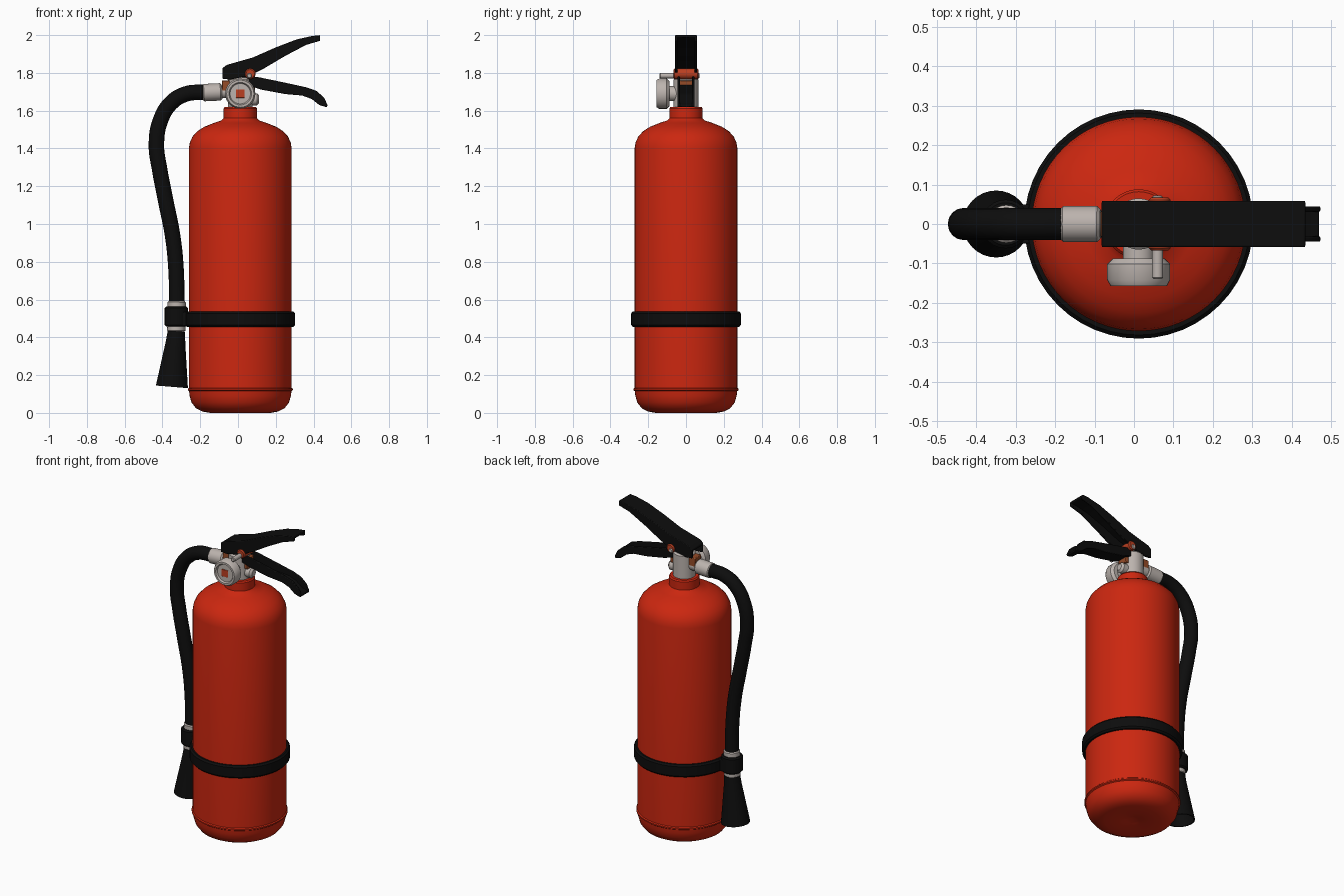
import bpy, bmesh, math
from mathutils import Vector

if "Cube" in bpy.data.objects:
    bpy.data.objects.remove(bpy.data.objects["Cube"])


def material(name, r, g, b):
    m = bpy.data.materials.new(name)
    m.diffuse_color = (r, g, b, 1)
    m.use_nodes = True
    m.node_tree.nodes["Principled BSDF"].inputs["Base Color"].default_value = m.diffuse_color
    return m


RED = material("tank red", 0.60, 0.02, 0.005)
BLACK = material("rubber black", 0.004, 0.004, 0.004)
GREY = material("light metal", 0.50, 0.45, 0.42)
ORANGE = material("screw red", 0.50, 0.05, 0.015)
BROWN = material("brass brown", 0.30, 0.07, 0.02)
CX = 0.012  # tank axis


def finish(name, bm, mat, angle=35):
    bmesh.ops.recalc_face_normals(bm, faces=bm.faces)
    me = bpy.data.meshes.new(name)
    bm.to_mesh(me)
    bm.free()
    me.materials.append(mat)
    me.shade_smooth()
    me.set_sharp_from_angle(angle=math.radians(angle))
    ob = bpy.data.objects.new(name, me)
    bpy.context.collection.objects.link(ob)
    return ob


def lathe(name, profile, origin, direction, mat, seg=32, closed=False):
    """Revolve (radius, height) points around an axis."""
    bm = bmesh.new()
    q = Vector(direction).to_track_quat('Z', 'Y')
    rings = []
    for r, h in profile:
        n = 1 if r == 0 else seg
        rings.append([bm.verts.new(Vector(origin) + q @ Vector(
            (r * math.cos(2 * math.pi * i / seg), r * math.sin(2 * math.pi * i / seg), h)))
            for i in range(n)])
    pairs = list(zip(rings, rings[1:]))
    if closed:
        pairs.append((rings[-1], rings[0]))
    for a, b in pairs:
        for i in range(seg):
            j = (i + 1) % seg
            loop = [a[i % len(a)], a[j % len(a)], b[j % len(b)], b[i % len(b)]]
            bm.faces.new(list(dict.fromkeys(loop)))
    return finish(name, bm, mat)


def rod(name, r, start, end, mat, bevel=0.006, seg=24):
    d = Vector(end) - Vector(start)
    L = d.length
    return lathe(name, [(0, 0), (r - bevel, 0), (r, bevel), (r, L - bevel),
                        (r - bevel, L), (0, L)], start, d, mat, seg)


def plate(name, pts, y0, y1, mat, bevel=0.004):
    """Extrude an (x, z) outline along y."""
    bm = bmesh.new()
    a = [bm.verts.new((x, y0, z)) for x, z in pts]
    b = [bm.verts.new((x, y1, z)) for x, z in pts]
    bm.faces.new(a)
    bm.faces.new(b)
    for i in range(len(pts)):
        j = (i + 1) % len(pts)
        bm.faces.new((a[i], a[j], b[j], b[i]))
    ob = finish(name, bm, mat, 40)
    mod = ob.modifiers.new("soft edges", 'BEVEL')
    mod.width, mod.segments, mod.limit_method = bevel, 2, 'ANGLE'
    return ob


def lever(name, web, edge, half, mat):
    """Channel section: a web along one long edge and two cheeks."""
    inner = [(x, z + (0.014 if web[1][1] < edge[1][1] else -0.014)) for x, z in web]
    plate(name + "_web", web + inner[::-1], -half, half, mat)
    for side, s in (("front", -1), ("back", 1)):
        y0, y1 = sorted((s * half, s * (half - 0.014)))
        plate(f"{name}_{side}_cheek", web + edge[::-1], y0, y1, mat)


# Tank with dished base, seam bead, rounded shoulder and neck
lathe("tank", [(0, 0.02), (0.04, 0.006), (0.16, 0), (0.20, 0.007), (0.235, 0.025), (0.258, 0.055),
               (0.268, 0.09), (0.271, 0.115), (0.278, 0.12), (0.278, 0.128), (0.272, 0.133),
               (0.272, 1.40), (0.267, 1.432), (0.252, 1.464), (0.226, 1.492), (0.19, 1.515),
               (0.14, 1.535), (0.10, 1.548), (0.088, 1.56), (0.088, 1.612), (0.082, 1.62), (0, 1.62)],
      (CX, 0, 0), (0, 0, 1), RED, 64)

# Strap around the tank
lathe("strap", [(0.268, 0.456), (0.282, 0.456), (0.291, 0.466), (0.291, 0.526), (0.282, 0.536),
                (0.268, 0.536)], (CX, 0, 0), (0, 0, 1), BLACK, 48, closed=True)
plate("strap_link", [(-0.30, 0.46), (-0.25, 0.46), (-0.25, 0.535), (-0.30, 0.535)], -0.05, 0.05, BLACK)

# Valve body, side stub and hose outlet
rod("valve_body", 0.065, (CX, 0, 1.61), (CX, 0, 1.775), GREY, 0.01, 32)
rod("valve_stub", 0.032, (CX, 0, 1.66), (0.112, 0, 1.66), GREY, 0.012)
plate("valve_block", [(-0.085, 1.69), (0.09, 1.69), (0.09, 1.76), (-0.085, 1.76)], -0.033, 0.033, BROWN)
rod("hose_fitting", 0.046, (-0.188, 0, 1.695), (-0.085, 0, 1.70), GREY, 0.008)
rod("outlet", 0.034, (-0.09, 0, 1.70), (0, 0, 1.70), GREY)

# Pressure gauge facing the front
rod("gauge_stem", 0.04, (CX, 0, 1.69), (CX, -0.10, 1.69), GREY)
lathe("gauge", [(0, 0), (0.065, 0), (0.08, 0.015), (0.08, 0.055), (0.072, 0.07), (0.06, 0.07),
                (0.054, 0.06), (0, 0.06)], (CX, -0.087, 1.69), (0, -1, 0), GREY, 32)
plate("gauge_mark", [(CX - 0.022, 1.668), (CX + 0.022, 1.668), (CX + 0.022, 1.712),
                     (CX - 0.022, 1.712)], -0.151, -0.146, ORANGE, 0.001)

# Levers
lever("top_lever",
      [(-0.082, 1.825), (-0.06, 1.842), (0.08, 1.882), (0.20, 1.935), (0.31, 1.977), (0.39, 1.995), (0.435, 2.0)],
      [(-0.082, 1.768), (-0.04, 1.765), (0.06, 1.785), (0.14, 1.825), (0.25, 1.89), (0.36, 1.948), (0.435, 1.97)],
      0.059, BLACK)
lever("bottom_lever",
      [(0.02, 1.745), (0.12, 1.712), (0.25, 1.688), (0.34, 1.68), (0.39, 1.662), (0.43, 1.63), (0.47, 1.618)],
      [(0.02, 1.79), (0.12, 1.775), (0.25, 1.748), (0.36, 1.724), (0.415, 1.705), (0.455, 1.67), (0.474, 1.63)],
      0.045, BLACK)

# Pivot screws and locking pin
rod("pivot_screw", 0.028, (0.065, -0.067, 1.795), (0.065, 0.067, 1.795), ORANGE)
rod("locking_pin", 0.014, (0.06, -0.14, 1.785), (0.06, 0.072, 1.785), GREY, 0.004, 16)

# Hose
cu = bpy.data.curves.new("hose", 'CURVE')
cu.dimensions = '3D'
cu.bevel_depth, cu.bevel_resolution, cu.resolution_u, cu.use_fill_caps = 0.041, 6, 10, True
path = [(-0.18, 1.697), (-0.27, 1.69), (-0.35, 1.645), (-0.41, 1.55), (-0.432, 1.42), (-0.415, 1.29),
        (-0.382, 1.12), (-0.345, 0.93), (-0.328, 0.76), (-0.324, 0.57)]
sp = cu.splines.new('BEZIER')
sp.bezier_points.add(len(path) - 1)
for p, (x, z) in zip(sp.bezier_points, path):
    p.co = (x, 0, z)
    p.handle_left_type = p.handle_right_type = 'AUTO'
hose = bpy.data.objects.new("hose", cu)
cu.materials.append(BLACK)
bpy.context.collection.objects.link(hose)

# Nozzle: ferrule, clip and hollow horn
rod("nozzle_ferrule", 0.048, (-0.324, 0, 0.592), (-0.327, 0, 0.43), GREY, 0.006)
rod("nozzle_clip", 0.062, (-0.326, 0, 0.562), (-0.326, 0, 0.458), BLACK, 0.008)
lathe("nozzle_horn", [(0, 0), (0.046, 0), (0.052, 0.06), (0.085, 0.295), (0.078, 0.295),
                      (0.045, 0.06), (0, 0.06)], (-0.326, 0, 0.432), (-0.024, 0, -0.294), BLACK, 32)
